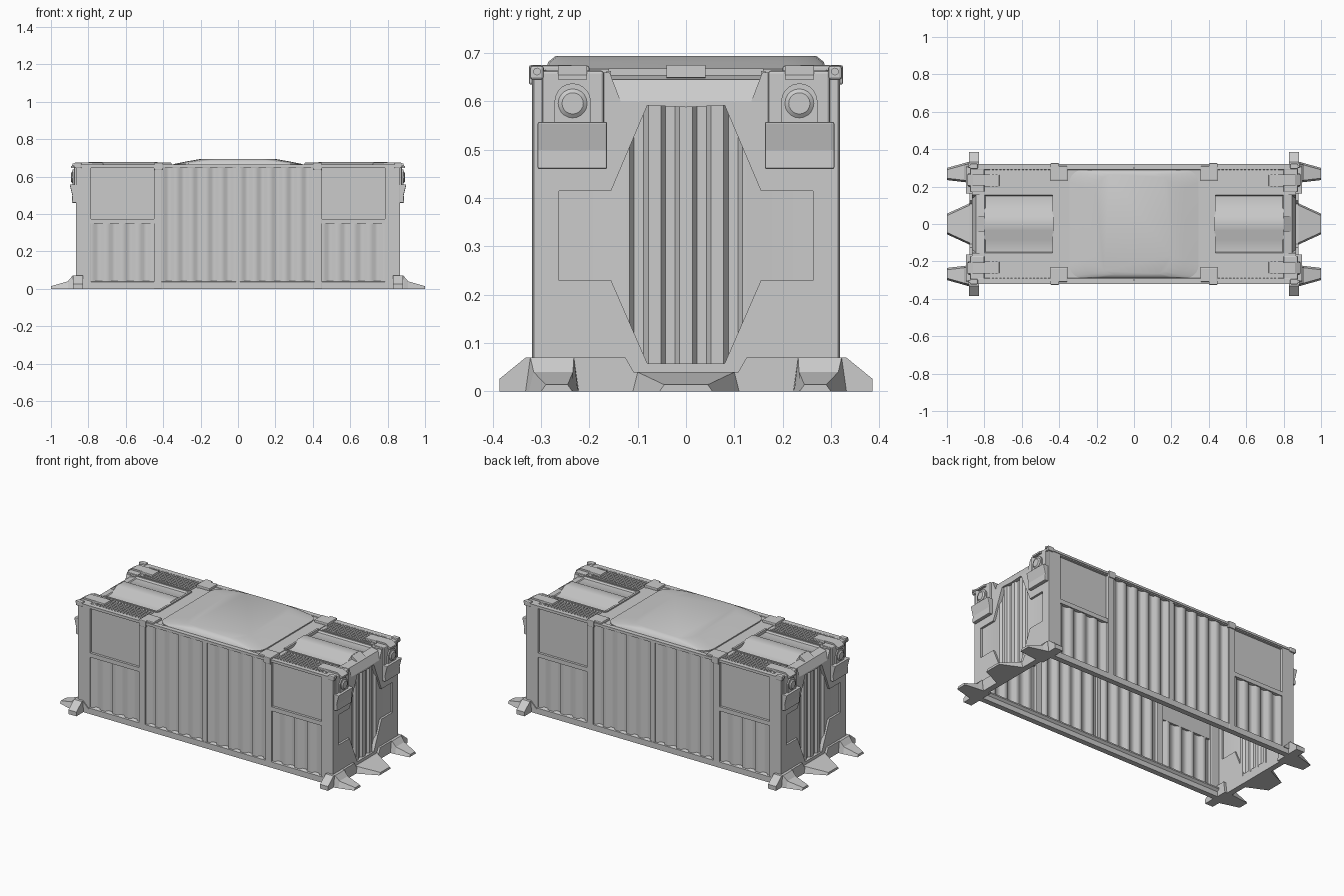
import bpy, bmesh, math

if "Cube" in bpy.data.objects:
    bpy.data.objects.remove(bpy.data.objects["Cube"])


def finish(name, bm, mirror="XY", smooth=None, bevel=0):
    bmesh.ops.recalc_face_normals(bm, faces=bm.faces)
    me = bpy.data.meshes.new(name)
    bm.to_mesh(me)
    bm.free()
    ob = bpy.data.objects.new(name, me)
    bpy.context.collection.objects.link(ob)
    if bevel:
        b = ob.modifiers.new("bevel", 'BEVEL')
        b.width, b.segments = bevel, 2
    if mirror:
        m = ob.modifiers.new("mirror", 'MIRROR')
        m.use_axis = ("X" in mirror, "Y" in mirror, False)
        m.use_mirror_merge = False
    if smooth:
        bpy.ops.object.select_all(action='DESELECT')
        bpy.context.view_layer.objects.active = ob
        ob.select_set(True)
        bpy.ops.object.shade_smooth_by_angle(angle=math.radians(smooth))
    return ob


def place(axis, p, t):
    # 2D profile point p at position t along the axis
    return {"X": (t, p[0], p[1]), "Y": (p[0], t, p[1]), "Z": (p[0], p[1], t)}[axis]


def prism(name, axis, pts, lo, hi, closed=True, **kw):
    bm = bmesh.new()
    a = [bm.verts.new(place(axis, p, lo)) for p in pts]
    b = [bm.verts.new(place(axis, p, hi)) for p in pts]
    n = len(pts)
    for i in range(n if closed else n - 1):
        j = (i + 1) % n
        bm.faces.new((a[i], a[j], b[j], b[i]))
    if closed:
        bm.faces.new(a)
        bm.faces.new(b)
    return finish(name, bm, **kw)


def box(name, x, y, z, **kw):
    return prism(name, "Z", [(x[0], y[0]), (x[1], y[0]), (x[1], y[1]), (x[0], y[1])], *z, **kw)


def loft(name, rings, **kw):
    # skin between equal-length rings of points, capped at both ends
    bm = bmesh.new()
    rings = [[bm.verts.new(c) for c in r] for r in rings]
    n = len(rings[0])
    for r, s in zip(rings, rings[1:]):
        for i in range(n):
            j = (i + 1) % n
            bm.faces.new((r[i], r[j], s[j], s[i]))
    bm.faces.new(rings[0])
    bm.faces.new(rings[-1])
    return finish(name, bm, **kw)


def foot(x, y0, y1, z):
    return [(x, y0, 0), (x, y1, 0), (x, y1 - .01, z), (x, y0 + .01, z)]


def circle(x, y, z, r, n=20):
    return [(x, y + r * math.cos(k * math.tau / n), z + r * math.sin(k * math.tau / n)) for k in range(n)]


def rounded(hx, hy, r, z, n=5):
    # rounded rectangle ring centred on the origin
    return [(sx * (hx - r) + r * math.cos(a), sy * (hy - r) + r * math.sin(a), z)
            for q, (sx, sy) in enumerate(((1, 1), (-1, 1), (-1, -1), (1, -1)))
            for a in [(q + k / n) * math.pi / 2 for k in range(n + 1)]]


def ribs(lo, hi, count, base, depth):
    # corrugated outline: wide flats with shallow grooves
    w = (hi - lo) / count
    pts = [(lo, base)]
    for i in range(count):
        s = lo + i * w
        pts += [(s + w * f, base - depth * d) for f, d in ((.2, 0), (.35, 1), (.65, 1), (.8, 0))]
    return pts + [(hi, base)]


# Long side frames
prism("base_rail", "X", [(.285, 0), (.318, 0), (.318, .036), (.272, .05), (.272, .042), (.285, .03)], 0, .865)
box("top_rail", (0, .865), (.29, .316), (.645, .665), bevel=.003)
box("corner_post", (.785, .867), (.288, .316), (.02, .662), bevel=.004)
box("window_sill_rail", (.45, .79), (.296, .316), (.348, .374))
box("centre_mullion", (-.012, .012), (.293, .316), (.03, .65), mirror="Y")
box("side_post", (.408, .45), (.288, .319), (.0, .665), bevel=.003)

# Side infill panels
prism("side_panel_centre", "Z", ribs(.01, .41, 5, .311, .013), .034, .648, closed=False, smooth=50)
prism("side_panel_lower", "Z", ribs(.45, .787, 4, .309, .012), .034, .35, closed=False, smooth=50)
box("window_pane", (.448, .787), (.296, .301), (.37, .648))

# End walls with stepped opening
half = [(0, .03), (.314, .03), (.314, .660), (.158, .660), (.135, .60), (0, .60), (0, .588), (.08, .592),
        (.155, .415), (.263, .415), (.263, .23), (.155, .23), (.08, .058), (0, .058)]
prism("end_wall", "X", half, .845, .867)
end = [(.854, -.268), (.854, -.14)] + [(b, a) for a, b in ribs(-.13, .13, 4, .856, .014)] + [(.854, .14), (.854, .268)]
prism("end_panel", "Z", end, .045, .6, closed=False, mirror="X", smooth=50)

# Sloped head above each end opening
prism("end_head_slope", "Y", [(.79, .645), (.80, .655), (.845, .645), (.867, .60), (.855, .595), (.835, .635)],
      -.16, .16, mirror="X")

# End sill
prism("end_sill", "X", [(0, 0), (.33, 0), (.33, .07), (.125, .07), (.108, .04), (0, .04)], .845, .88)

# Ground feet
loft("end_corner_foot", [foot(.83, .222, .332, .07), foot(.885, .222, .332, .07),
                         foot(.91, .224, .325, .04), foot(1, .235, .30, .014)])
loft("end_centre_foot", [foot(.85, -.11, .11, .04), foot(.88, -.11, .11, .04), foot(1, -.055, .055, .014)], mirror="X")
prism("side_foot", "X", [(.30, 0), (.386, 0), (.386, .026), (.332, .07), (.30, .07)], .828, .882)
prism("foot_gusset", "Y", [(.79, .03), (.88, .03), (.88, .07), (.83, .07)], .30, .322)

# Roof deck
box("roof_centre_deck", (0, .432), (0, .312), (.648, .660))
box("roof_side_deck", (.43, .865), (.155, .312), (.645, .657))
box("roof_edge_strip", (0, .865), (.305, .320), (.652, .665))
prism("roof_trough", "X", [(-.158, .662), (-.15, .650), (-.085, .650), (-.035, .677),
                           (.035, .677), (.085, .650), (.15, .650), (.158, .662)],
      .43, .80, closed=False, mirror="X", smooth=35)
prism("trough_ridge_nose", "Y", [(.80, .645), (.80, .676), (.84, .650)], -.04, .04, mirror="X")
box("trough_kerb", (.43, .80), (.155, .165), (.65, .663))
box("trough_end_bar", (.425, .437), (0, .16), (.65, .668))

# Raised roof hatch with soft corners
loft("roof_hatch", [rounded(.345, .29, .07, .655), rounded(.345, .29, .07, .667),
                    rounded(.27, .285, .09, .682), rounded(.20, .27, .10, .694)], mirror="", smooth=40)

# Roof grilles
box("grille_bed", (.45, .79), (.178, .302), (.652, .660))
for i in range(16):
    x = .46 + i * .02
    box("grille_slat", (x, x + .009), (.182, .298), (.659, .664))

# Roof clamps over the posts
box("roof_clamp", (.355, .447), (.232, .31), (.65, .675), bevel=.005)
box("roof_clamp_hook", (.40, .447), (.30, .325), (.635, .675), bevel=.004)

# Lamp housings and brackets on the upper corners
box("bracket_tab", (.72, .80), (.20, .265), (.65, .674), bevel=.004)
prism("bracket_arm", "Y", [(.78, .65), (.78, .674), (.86, .674), (.892, .655), (.892, .645)], .205, .265)
box("lamp_back", (.80, .876), (.17, .298), (.55, .664), bevel=.006)
arch = [(.197, .555), (.272, .555)] + [(.2345 + .0375 * math.cos(math.pi * k / 10),
                                        .60 + .0375 * math.sin(math.pi * k / 10)) for k in range(11)]
prism("lamp_surround", "X", arch, .87, .884, smooth=35)
loft("lamp", [circle(.88, .2345, .596, .030), circle(.887, .2345, .596, .030), circle(.893, .2345, .596, .022)],
     smooth=35)
prism("lamp_scoop", "Y", [(.86, .46), (.888, .46), (.886, .50), (.9, .558), (.86, .558)], .163, .307, bevel=.004)

# Corner bolts and sleeves
box("corner_sleeve", (.835, .878), (.294, .323), (.645, .674), bevel=.006)
loft("corner_bolt", [circle(.87, .308, .662, .008, 12), circle(.884, .308, .662, .008, 12)])
